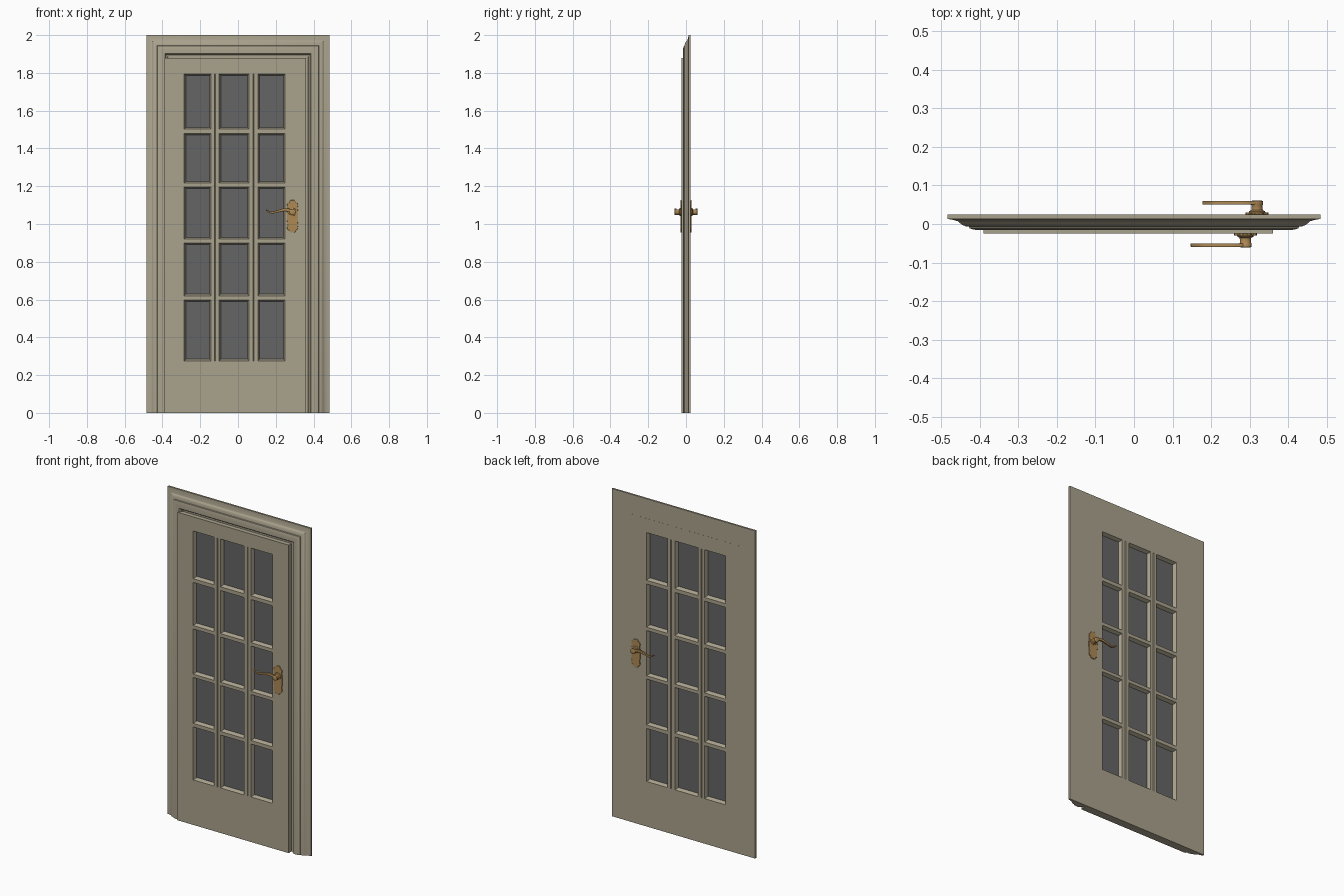
import bpy, bmesh, math

if "Cube" in bpy.data.objects:
    bpy.data.objects.remove(bpy.data.objects["Cube"])


def material(name, rgb):
    m = bpy.data.materials.new(name)
    m.diffuse_color = (*rgb, 1)
    m.use_nodes = True
    m.node_tree.nodes["Principled BSDF"].inputs["Base Color"].default_value = m.diffuse_color
    return m


PAINT = material("paint", (0.40, 0.36, 0.265))
GLASS = material("glass", (0.13, 0.13, 0.13))
BRASS = material("brass", (0.42, 0.25, 0.09))


def finish(bm, name, mat, smooth=None, bevel=0):
    bmesh.ops.remove_doubles(bm, verts=bm.verts, dist=1e-5)
    bmesh.ops.recalc_face_normals(bm, faces=bm.faces)
    me = bpy.data.meshes.new(name)
    bm.to_mesh(me)
    bm.free()
    me.materials.append(mat)
    ob = bpy.data.objects.new(name, me)
    bpy.context.collection.objects.link(ob)
    if bevel:
        b = ob.modifiers.new("bevel", 'BEVEL')
        b.width, b.segments, b.limit_method = bevel, 2, 'ANGLE'
    if smooth:
        bpy.ops.object.select_all(action='DESELECT')
        bpy.context.view_layer.objects.active = ob
        ob.select_set(True)
        bpy.ops.object.shade_smooth_by_angle(angle=math.radians(smooth))
    return ob


def quad(bm, *pts):
    bm.faces.new([bm.verts.new(p) for p in pts])


def prism(bm, outline, y0, y1):
    """Extrude an xz outline between two y values."""
    a = [bm.verts.new((x, y0, z)) for x, z in outline]
    b = [bm.verts.new((x, y1, z)) for x, z in outline]
    bm.faces.new(a)
    bm.faces.new(b)
    n = len(a)
    for i in range(n):
        bm.faces.new((a[i], a[(i + 1) % n], b[(i + 1) % n], b[i]))


# Moulded frame: profile (inset from outer edge, y) mitred round three sides
profile = [(0, 0.0245), (0, 0.013), (0.012, 0.0115), (0.028, 0.007), (0.032, 0.003),
           (0.040, -0.003), (0.049, -0.0065), (0.056, -0.007), (0.058, -0.011),
           (0.068, -0.0145), (0.080, -0.016), (0.098, -0.016), (0.102, -0.012),
           (0.104, -0.004), (0.112, -0.004), (0.114, 0.002), (0.135, 0.002), (0.135, 0.0245)]
W, H = 0.484, 2.0
bm = bmesh.new()
stations = []
for sx, top in ((-1, 0), (-1, 1), (1, 1), (1, 0)):
    stations.append([bm.verts.new((sx * (W - d), y, (H - d) * top)) for d, y in profile])
for a, b in zip(stations, stations[1:]):
    for i in range(len(profile)):
        j = (i + 1) % len(profile)
        bm.faces.new((a[i], a[j], b[j], b[i]))
bm.faces.new(stations[0])
bm.faces.new(stations[-1])
finish(bm, "door_frame", PAINT, 35)

# Door leaf: grid of cells with bevelled pane openings and grooved upright bars
xs = [-0.39, -0.285, -0.143, -0.124, -0.118, -0.10, 0.058, 0.080, 0.086, 0.106, 0.249, 0.36]
zs = [0, 0.275, 0.598, 0.62, 0.90, 0.92, 1.196, 1.217, 1.48, 1.503, 1.794, 1.88]
T, G, INSET = 0.025, 0.004, 0.009
bm, panes = bmesh.new(), bmesh.new()
for i in range(len(xs) - 1):
    x0, x1 = xs[i], xs[i + 1]
    for j in range(len(zs) - 1):
        z0, z1 = zs[j], zs[j + 1]
        for y in (-T, T):
            ring = [(x0, y, z0), (x1, y, z0), (x1, y, z1), (x0, y, z1)]
            if i in (1, 5, 9) and j % 2 == 1:
                g = math.copysign(G, y)
                inner = [(x0 + INSET, g, z0 + INSET), (x1 - INSET, g, z0 + INSET),
                         (x1 - INSET, g, z1 - INSET), (x0 + INSET, g, z1 - INSET)]
                for k in range(4):
                    m = (k + 1) % 4
                    quad(bm, ring[k], ring[m], inner[m], inner[k])
            elif i in (3, 7) and 0 < j < 10:
                c, d = (x0 + x1) / 2, y * 0.75
                lo, hi = (c, d, z0), (c, d, z1)
                quad(bm, ring[0], lo, hi, ring[3])
                quad(bm, lo, ring[1], ring[2], hi)
                if j == 1:
                    quad(bm, ring[0], ring[1], lo)
                if j == 9:
                    quad(bm, ring[3], ring[2], hi)
            else:
                quad(bm, *ring)
        if i in (1, 5, 9) and j % 2 == 1:
            a, b, c, d = x0 + INSET, x1 - INSET, z0 + INSET, z1 - INSET
            prism(panes, [(a, c), (b, c), (b, d), (a, d)], -G, G)
# outer edges of the leaf
for j in range(len(zs) - 1):
    for x in (xs[0], xs[-1]):
        quad(bm, (x, -T, zs[j]), (x, T, zs[j]), (x, T, zs[j + 1]), (x, -T, zs[j + 1]))
for i in range(len(xs) - 1):
    for z in (zs[0], zs[-1]):
        quad(bm, (xs[i], -T, z), (xs[i], T, z), (xs[i + 1], T, z), (xs[i + 1], -T, z))
finish(bm, "door_leaf", PAINT)
finish(panes, "glass_panes", GLASS)

# Handles: scalloped plate, turned boss and wavy lever on each side
half = [(0.010, -0.086), (0.016, -0.080), (0.018, -0.073), (0.025, -0.070),
        (0.029, -0.062), (0.028, -0.052), (0.026, -0.045), (0.029, -0.025)]
right = half + [(0.030, 0)] + [(x, -z) for x, z in reversed(half)]
outline = right + [(-x, z) for x, z in reversed(right)]
lathe = [(0.0, 0.026), (0.022, 0.026), (0.021, 0.033), (0.015, 0.036), (0.014, 0.048),
         (0.016, 0.051), (0.016, 0.059), (0.012, 0.061), (0.0, 0.061)]
for side, cx in ((-1, 0.289), (1, 0.319)):
    tag = "front" if side < 0 else "back"
    bm = bmesh.new()
    prism(bm, [(cx + x, 1.040 + z) for x, z in outline], side * 0.0245, side * 0.030)
    finish(bm, tag + "_handle_plate", BRASS, 40, 0.0015)

    bm = bmesh.new()
    cz, n = 1.063, 24
    rings = [[bm.verts.new((cx + r * math.cos(2 * math.pi * k / n), side * y,
                            cz + r * math.sin(2 * math.pi * k / n))) for k in range(n)]
             for r, y in lathe[1:-1]]
    for a, b in zip(rings, rings[1:]):
        for k in range(n):
            bm.faces.new((a[k], a[(k + 1) % n], b[(k + 1) % n], b[k]))
    bm.faces.new(rings[0])
    bm.faces.new(rings[-1])
    finish(bm, tag + "_handle_boss", BRASS, 40)

    bm = bmesh.new()
    upper, lower = [], []
    for k in range(25):
        t = k / 24
        x = cx - 0.142 * t
        z = cz + 0.004 + 0.009 * math.sin(t * 5.6) * (1 - 0.3 * t) + 0.012 * max(0, t - 0.8) / 0.2
        w = 0.009 - 0.005 * t
        upper.append((x, z + w))
        lower.append((x, z - w))
    prism(bm, upper + lower[::-1], side * 0.050, side * 0.060)
    finish(bm, tag + "_handle_lever", BRASS, 40, 0.0015)
